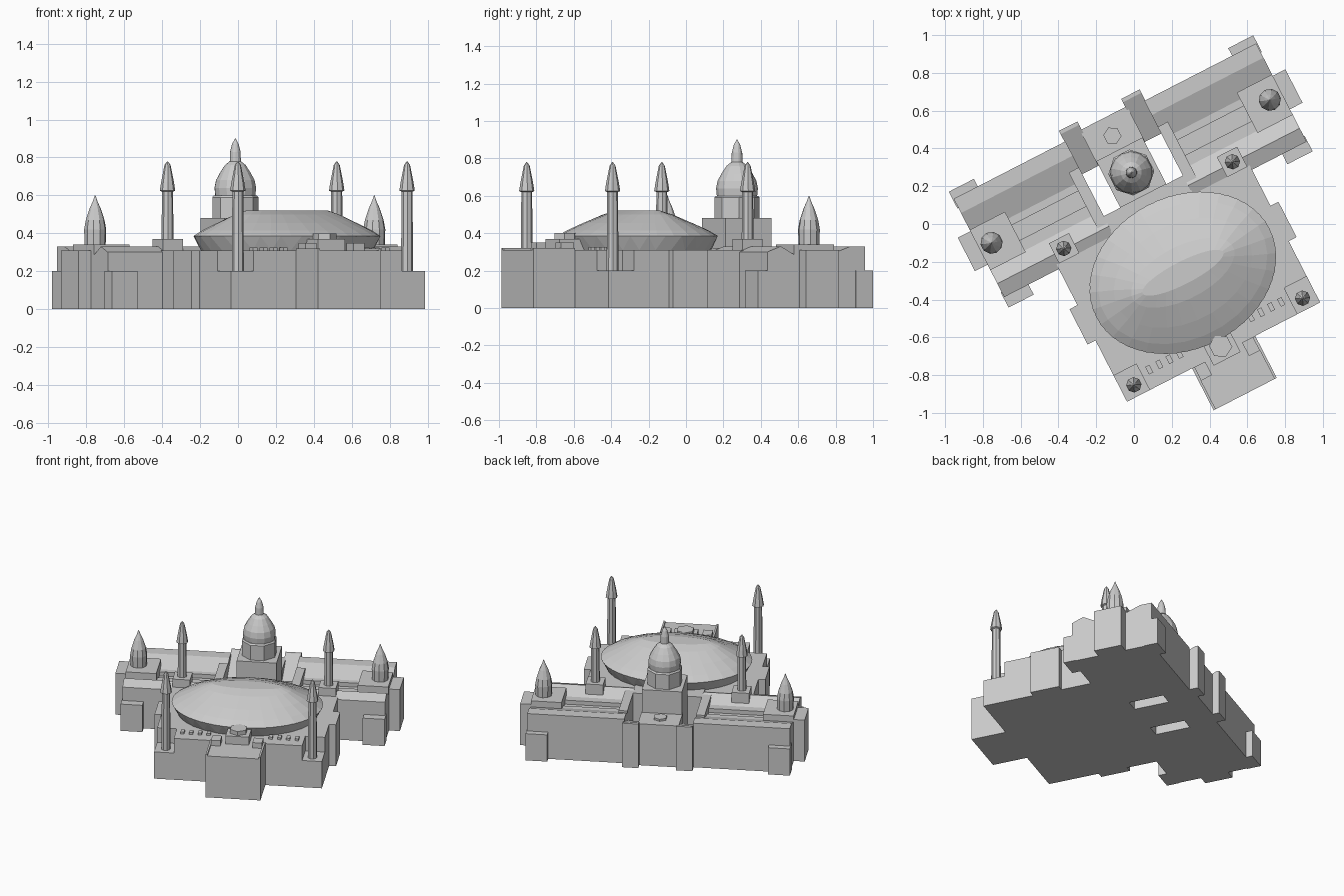
import bpy, bmesh, math
from mathutils import Matrix

if "Cube" in bpy.data.objects:
    bpy.data.objects.remove(bpy.data.objects["Cube"])

stone = bpy.data.materials.new("light_grey_stone")
stone.use_nodes = True
stone.diffuse_color = (0.6, 0.6, 0.6, 1)
stone.node_tree.nodes["Principled BSDF"].inputs["Base Color"].default_value = (0.6, 0.6, 0.6, 1)

# The whole building is laid out symmetrically, then turned on the site
SITE = Matrix.Rotation(math.radians(27.2), 4, "Z") @ Matrix.Translation((0.112, 0, 0))


def finish(name, bm):
    bmesh.ops.recalc_face_normals(bm, faces=bm.faces)
    mesh = bpy.data.meshes.new(name)
    bm.to_mesh(mesh)
    bm.free()
    mesh.transform(SITE)
    mesh.materials.append(stone)
    obj = bpy.data.objects.new(name, mesh)
    bpy.context.collection.objects.link(obj)
    return obj


def extrude(name, x0, x1, profile):
    """Extrude a (depth, height) profile sideways from x0 to x1."""
    bm = bmesh.new()
    face = bm.faces.new([bm.verts.new((x0, y, z)) for y, z in profile])
    new = bmesh.ops.extrude_face_region(bm, geom=[face])["geom"]
    moved = [v for v in new if isinstance(v, bmesh.types.BMVert)]
    bmesh.ops.translate(bm, verts=moved, vec=(x1 - x0, 0, 0))
    return finish(name, bm)


def box(name, x0, x1, y0, y1, z0, z1):
    return extrude(name, x0, x1, [(y0, z0), (y1, z0), (y1, z1), (y0, z1)])


def loft(name, x, y, rings, sides, twist=0.0):
    """Stack elliptical rings (a, b, z); twist turns each ring by part of a step."""
    bm = bmesh.new()
    loops = []
    for i, (a, b, z) in enumerate(rings):
        angles = [math.tau * (k + 0.5 + twist * i) / sides for k in range(sides)]
        loops.append([bm.verts.new((x + a * math.cos(t), y + b * math.sin(t), z)) for t in angles])
    for low, high in zip(loops, loops[1:]):
        for k in range(sides):
            n = (k + 1) % sides
            if twist:
                bm.faces.new((low[k], low[n], high[k]))
                bm.faces.new((low[n], high[n], high[k]))
            else:
                bm.faces.new((low[k], low[n], high[n], high[k]))
    bm.faces.new(loops[0])
    bm.faces.new(loops[-1])
    return finish(name, bm)


def turned(name, x, y, profile, sides=8):
    return loft(name, x, y, [(r, r, z) for r, z in profile], sides)


# Main hall with its oval roof
box("hall", -0.575, 0.575, -0.665, 0.0, 0, 0.31)
box("hall_front", -0.44, 0.44, -0.82, -0.665, 0, 0.31)
loft("oval_drum", 0, -0.348, [(0.475, 0.37, 0.31), (0.516, 0.404, 0.385)], 28, 0.5)
loft("oval_roof", 0, -0.348,
     [(0.516, 0.404, 0.385), (0.47, 0.35, 0.415), (0.39, 0.26, 0.455),
      (0.3, 0.14, 0.5), (0.24, 0.06, 0.52)], 28)

# Front porch with lantern
box("porch", -0.188, 0.188, -1.07, -0.82, 0, 0.31)
box("lantern_base", -0.08, 0.08, -0.86, -0.71, 0.31, 0.37)
turned("lantern", 0, -0.785, [(0.062, 0.37), (0.062, 0.4)], 6)

# Central block and domed tower
box("central_back", -0.14, 0.14, 0.36, 0.572, 0, 0.31)
box("central_link", -0.24, 0.24, -0.03, 0.11, 0, 0.32)
box("tower_base", -0.137, 0.137, 0.11, 0.387, 0, 0.48)
turned("tower_drum", 0, 0.249, [(0.122, 0.48), (0.122, 0.59), (0.113, 0.6)])
turned("tower_dome", 0, 0.249,
       [(0.108, 0.6), (0.112, 0.64), (0.104, 0.68), (0.082, 0.72), (0.056, 0.76),
        (0.03, 0.78), (0.028, 0.83), (0.018, 0.87), (0.002, 0.9)], 14)
turned("back_skylight", 0, 0.468, [(0.048, 0.31), (0.048, 0.325)], 6)

# Wing cross-section with inward sloping roofs around a sunken court
WING = [(-0.03, 0), (-0.03, 0.3), (0.05, 0.33), (0.14, 0.28), (0.2, 0.28), (0.2, 0.25),
        (0.29, 0.25), (0.29, 0.28), (0.33, 0.28), (0.47, 0.33), (0.555, 0.33), (0.555, 0)]
PAVILION = [(0.36, 0), (0.36, 0.23), (0.6, 0.33), (0.62, 0.33), (0.62, 0)]

for side, s in (("left", 1), ("right", -1)):
    def sbox(name, x0, x1, *rest):
        box(f"{side}_{name}", s * x0, s * x1, *rest)

    # Hall corners, buttresses and porch turrets
    sbox("hall_corner", 0.44, 0.575, -0.82, -0.665, 0, 0.2)
    sbox("hall_buttress", 0.575, 0.622, -0.455, -0.245, 0, 0.31)
    sbox("porch_turret", 0.11, 0.175, -0.9, -0.82, 0.31, 0.35)
    sbox("porch_parapet", 0.175, 0.188, -1.07, -0.82, 0.31, 0.32)
    for k in range(4):
        sbox(f"skylight_{k + 1}", 0.2 + 0.06 * k, 0.225 + 0.06 * k, -0.745, -0.7, 0.31, 0.325)

    # Wing and its corner blocks
    extrude(f"{side}_wing", s * 0.235, s * 0.9, WING)
    extrude(f"{side}_back_pavilion", s * 0.13, s * 0.24, PAVILION)
    sbox("court_inner_end", 0.235, 0.295, 0.05, 0.4, 0.25, 0.32)
    sbox("court_outer_end", 0.69, 0.9, 0.13, 0.37, 0.25, 0.34)
    sbox("wing_back_corner", 0.757, 0.906, 0.5, 0.6, 0, 0.2)
    sbox("wing_front_corner", 0.755, 0.905, -0.09, 0.0, 0, 0.2)
    sbox("wing_end", 0.9, 0.975, 0.163, 0.362, 0, 0.31)
    turned(f"{side}_wing_cupola", s * 0.828, 0.256,
           [(0.056, 0.33), (0.059, 0.42), (0.05, 0.47), (0.03, 0.53), (0.012, 0.57), (0.002, 0.6)], 10)

    # Minarets: the rear pair stand on plinths
    sbox("minaret_plinth", 0.44, 0.56, -0.005, 0.115, 0.28, 0.37)
    for place, y, z0 in (("rear", 0.055, 0.37), ("front", -0.757, 0.2)):
        turned(f"{side}_{place}_minaret", s * 0.502, y,
               [(0.032, z0), (0.029, 0.62), (0.041, 0.625), (0.034, 0.67),
                (0.022, 0.73), (0.016, 0.76), (0.002, 0.78)])
